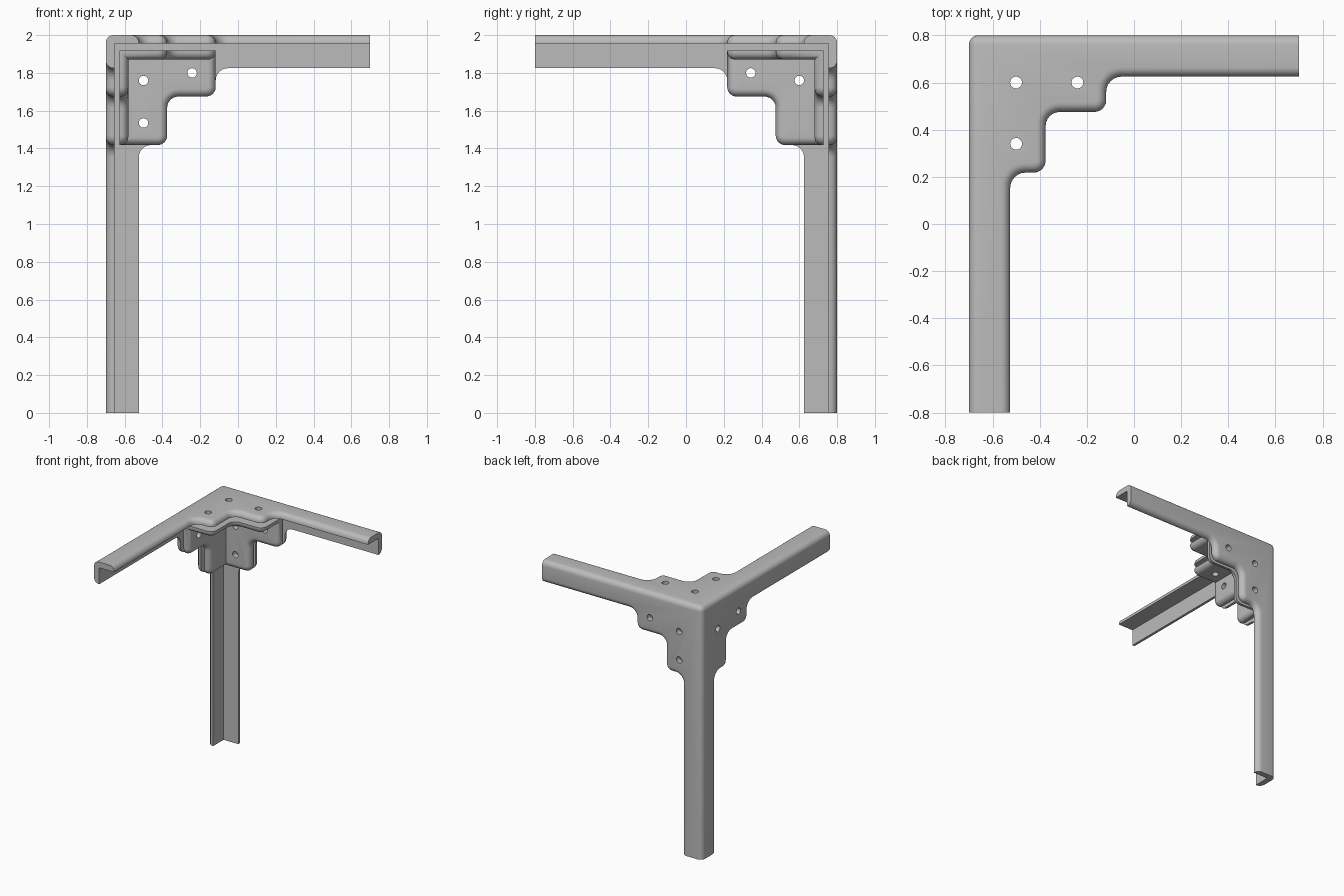
import bpy, bmesh, math
from mathutils import Vector

cube = bpy.data.objects.get("Cube")
if cube:
    bpy.data.objects.remove(cube, do_unlink=True)

mat = bpy.data.materials.new("plain grey")
mat.use_nodes = True
GREY = (0.5, 0.5, 0.5, 1)
mat.diffuse_color = GREY
mat.node_tree.nodes["Principled BSDF"].inputs["Base Color"].default_value = GREY

# Local axes run from the outer corner along the three arms
LENGTHS = (1.4, 1.6, 2.0)
ARM = 0.175
NEAR, FAR = 0.325, 0.582
PLANES = ((0, 1, 2), (0, 2, 1), (1, 2, 0))   # two in-plane axes, normal axis


def to_world(p):
    return Vector((p[0] - 0.7, 0.8 - p[1], 2 - p[2]))


def rounded(points, steps=6):
    """Fillet each (x, y, radius) corner of a right-angled outline."""
    out = []
    n = len(points)
    for i, (x, y, r) in enumerate(points):
        c = Vector((x, y))
        if r == 0:
            out.append(c)
            continue
        a = (Vector(points[i - 1][:2]) - c).normalized() * r
        b = (Vector(points[(i + 1) % n][:2]) - c).normalized() * r
        for k in range(steps + 1):
            t = k / steps * math.pi / 2
            out.append(c + a * (1 - math.sin(t)) + b * (1 - math.cos(t)))
    return out


def make_object(name, bm):
    mesh = bpy.data.meshes.new(name)
    bm.to_mesh(mesh)
    bm.free()
    mesh.materials.append(mat)
    obj = bpy.data.objects.new(name, mesh)
    bpy.context.collection.objects.link(obj)
    return obj


def corner_shell(name, offset, thick, outline, bevel, round_inside):
    """Three stepped plates meeting at a corner, rounded on one side."""
    bm = bmesh.new()
    cache = {}

    def vert(p):
        key = tuple(round(c, 5) for c in p)
        if key not in cache:
            cache[key] = bm.verts.new(key)
        return cache[key]

    def inner(p):
        return [c + thick if abs(c - o) < 1e-4 else c for c, o in zip(p, offset)]

    rims = {}
    for a, b, n in PLANES:
        loop = []
        for q in rounded(outline(a, b)):
            p = [0, 0, 0]
            p[a], p[b], p[n] = q.x, q.y, offset[n]
            loop.append(p)
        bm.faces.new([vert(p) for p in loop])
        bm.faces.new([vert(inner(p)) for p in reversed(loop)])
        for p, q in zip(loop, loop[1:] + loop[:1]):
            rims.setdefault(frozenset((vert(p), vert(q))), []).append((p, q))

    # Close the free edges, and collect the edges to be rounded
    chosen = []
    for pairs in rims.values():
        p, q = pairs[0]
        if len(pairs) == 1:
            bm.faces.new([vert(p), vert(q), vert(inner(q)), vert(inner(p))])
        at_end = any(abs(p[i] - LENGTHS[i]) < 1e-4 and abs(q[i] - LENGTHS[i]) < 1e-4
                     for i in range(3))
        if at_end or (round_inside and len(pairs) == 2):
            continue
        ends = (inner(p), inner(q)) if round_inside else (p, q)
        chosen.append(bm.edges.get([vert(e) for e in ends]))
    bmesh.ops.recalc_face_normals(bm, faces=bm.faces)
    bmesh.ops.bevel(bm, geom=chosen, offset=bevel, offset_type='OFFSET',
                    segments=6, profile=0.5, affect='EDGES', clamp_overlap=False)
    for v in bm.verts:
        v.co = to_world(v.co)
    bmesh.ops.recalc_face_normals(bm, faces=bm.faces)
    return make_object(name, bm)


def steps_between(w1, w2):
    return [(FAR, NEAR, 0.05), (NEAR, NEAR, 0.06), (NEAR, FAR, 0.05)]


# Outer frame: three angle-section arms with stepped gussets
def frame_outline(a, b):
    la, lb = LENGTHS[a], LENGTHS[b]
    return [(0, 0, 0), (la, 0, 0), (la, ARM, 0), (FAR, ARM, 0.065),
            *steps_between(a, b),
            (ARM, FAR, 0.065), (ARM, lb, 0), (0, lb, 0)]


# Inner bracket: the gusset shape alone, set in behind a narrow gap
GAP = (0.072, 0.072, 0.082)


def bracket_outline(a, b):
    oa, ob = GAP[a], GAP[b]
    return [(oa, ob, 0), (FAR, ob, 0), *steps_between(a, b), (oa, FAR, 0)]


frame = corner_shell("corner_frame", (0, 0, 0), 0.045, frame_outline, 0.04, False)
bracket = corner_shell("inner_bracket", GAP, 0.047, bracket_outline, 0.04, True)

# Bolt holes through both layers
bm = bmesh.new()
for a, b, n in PLANES:
    top = n == 2
    spots = ([(0.2, 0.2), (0.46, 0.2), (0.2, 0.46)] if top
             else [(0.2, 0.24), (0.457, 0.2), (0.2, 0.465)])
    for s, t in spots:
        made = bmesh.ops.create_cone(bm, cap_ends=True, segments=24,
                                     radius1=0.025, radius2=0.025, depth=0.2)["verts"]
        for v in made:
            p = [0, 0, 0]
            p[a], p[b], p[n] = v.co.x + s, v.co.y + t, v.co.z + 0.06
            v.co = to_world(p)
bmesh.ops.recalc_face_normals(bm, faces=bm.faces)
cutter = make_object("hole_cutter", bm)
cutter.hide_render = True
cutter.hide_viewport = False
cutter.display_type = 'WIRE'

for obj in (frame, bracket):
    mod = obj.modifiers.new("bolt_holes", 'BOOLEAN')
    mod.operation = 'DIFFERENCE'
    mod.solver = 'EXACT'
    mod.object = cutter
    bpy.ops.object.select_all(action='DESELECT')
    obj.select_set(True)
    bpy.context.view_layer.objects.active = obj
    bpy.ops.object.modifier_apply(modifier=mod.name)
    bpy.ops.object.shade_smooth_by_angle(angle=math.radians(35))
bpy.data.objects.remove(cutter, do_unlink=True)
